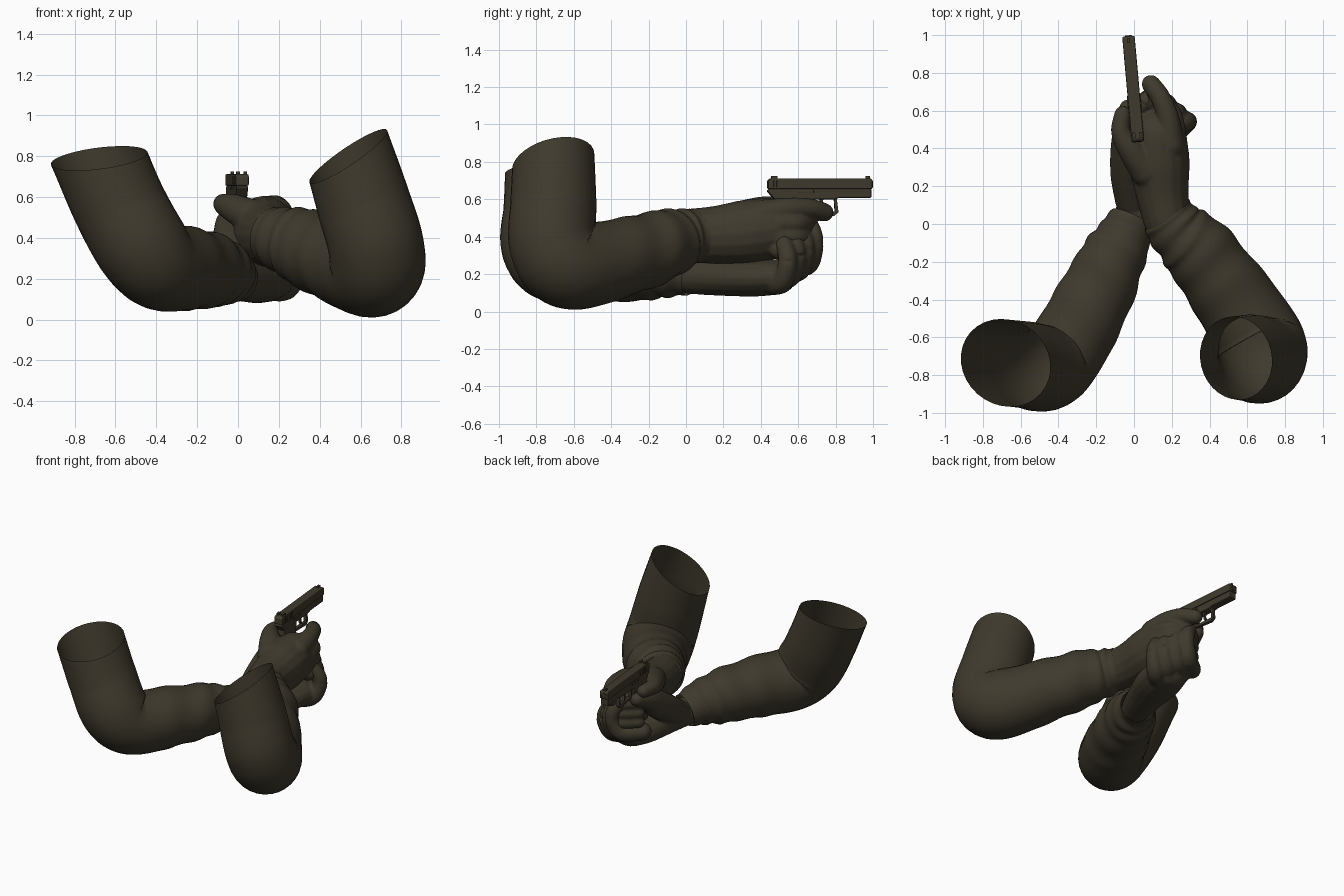
import bpy, bmesh, math
from mathutils import Vector, Matrix

cube = bpy.data.objects.get("Cube")
if cube:
    bpy.data.objects.remove(cube, do_unlink=True)

olive = bpy.data.materials.new("dark_olive")
olive.use_nodes = True
colour = (0.05, 0.042, 0.026, 1)
olive.diffuse_color = colour
olive.node_tree.nodes["Principled BSDF"].inputs["Base Color"].default_value = colour


def finish(name, bm, smooth=True):
    bmesh.ops.recalc_face_normals(bm, faces=bm.faces)
    mesh = bpy.data.meshes.new(name)
    bm.to_mesh(mesh)
    bm.free()
    mesh.materials.append(olive)
    for p in mesh.polygons:
        p.use_smooth = smooth
    ob = bpy.data.objects.new(name, mesh)
    bpy.context.collection.objects.link(ob)
    return ob


def spline(pts, steps):
    """Catmull-Rom samples through points that carry position and radii."""
    p = [Vector(q) for q in pts]
    p = [p[0] * 2 - p[1]] + p + [p[-1] * 2 - p[-2]]
    out = []
    for a, b, c, d in zip(p, p[1:], p[2:], p[3:]):
        for i in range(steps):
            t = i / steps
            out.append((b * 2 + (c - a) * t + (a * 2 - b * 5 + c * 4 - d) * t * t
                        + (b * 3 - a - c * 3 + d) * t ** 3) * 0.5)
    return out + [p[-2]]


def sweep(bm, pts, steps=6, sides=16, capped=True, ripple=None, tilt=None):
    """Tube of elliptical rings; each point is x, y, z, half width, half height."""
    samples = spline(pts, steps)
    pos = [Vector(s[:3]) for s in samples]
    n = len(pos)
    rings, normal = [], Vector((1, 0, 0))

    def ring(centre, u, v, rx, rz, k, tangent):
        verts = []
        for j in range(sides):
            a = math.tau * j / sides
            f = 1 + (ripple(k, a) if ripple else 0)
            off = (u * math.cos(a) * rx + v * math.sin(a) * rz) * f
            if tilt:
                fade = max(0, 1 - 3 * k)
                off -= tangent * off.dot(Vector(tilt)) * fade
            verts.append(bm.verts.new(centre + off))
        rings.append(verts)

    for i, s in enumerate(samples):
        t = (pos[min(i + 1, n - 1)] - pos[max(i - 1, 0)]).normalized()
        normal = (normal - t * normal.dot(t)).normalized()
        v = normal.cross(t)
        if v.z < 0 and not tilt:
            v = -v
        ends = [90 * q / 4 for q in (3.8, 3, 2, 1)]
        dome = min(s[3], s[4])
        if capped and i == 0:
            for e in map(math.radians, ends):
                ring(pos[i] - t * dome * math.sin(e), normal, v,
                     s[3] * math.cos(e), s[4] * math.cos(e), 0, t)
        ring(pos[i], normal, v, s[3], s[4], i / (n - 1), t)
        if capped and i == n - 1:
            for e in map(math.radians, reversed(ends)):
                ring(pos[i] + t * dome * math.sin(e), normal, v,
                     s[3] * math.cos(e), s[4] * math.cos(e), 1, t)
    for a, b in zip(rings, rings[1:]):
        for j in range(sides):
            k = (j + 1) % sides
            bm.faces.new((a[j], a[k], b[k], b[j]))
    if capped:
        bm.faces.new(rings[0])
        bm.faces.new(rings[-1])


def folds(k, a):
    """Cloth wrinkles that grow from the elbow to the cuff."""
    amount = max(0, min(1, (k - 0.45) * 4)) * 0.028
    return amount * (math.sin(58 * k + 1.6 * math.sin(a + 5 * k))
                     + 0.6 * math.sin(37 * k + 2.2 * math.cos(a + 1)))


def sleeve(name, pts, tilt):
    bm = bmesh.new()
    sweep(bm, [p + (p[3],) for p in pts], 14, 32, False, folds, tilt)
    finish(name, bm)


# Sleeves: open upper end, elbow, wrinkled forearm, cuff
sleeve("left_sleeve", [
    (.54, -.71, .80, .22), (.61, -.71, .58, .23), (.675, -.71, .36, .235),
    (.66, -.61, .245, .235), (.49, -.34, .29, .21), (.33, -.13, .355, .19),
    (.23, -.03, .39, .16), (.175, .05, .405, .142)], (.3, .2, 0))
sleeve("right_sleeve", [
    (-.68, -.735, .79, .23), (-.58, -.745, .56, .23), (-.47, -.76, .36, .23),
    (-.38, -.69, .26, .215), (-.25, -.47, .25, .205), (-.13, -.22, .24, .18),
    (-.06, -.08, .225, .15), (-.01, .03, .20, .115)], (-.3, .28, 0))


def hand(name, parts):
    bm = bmesh.new()
    for pts in parts:
        sweep(bm, [p if len(p) == 5 else p + (p[3],) for p in pts])
    ob = finish(name, bm)
    remesh = ob.modifiers.new("blend", "REMESH")
    remesh.mode = "VOXEL"
    remesh.voxel_size = 0.01
    remesh.use_smooth_shade = True
    relax = ob.modifiers.new("relax", "SMOOTH")
    relax.factor = 0.5
    relax.iterations = 3


# Gun hand: palm, trigger finger, thumb, and curled fingers round the grip
grip_fingers = [[(.22, .50, z, .055), (.19, .60, z, .05), (.08, .65, z, .047),
                 (-.02, .58, z, .044)] for z in (.47, .40, .33)]
hand("left_hand", [
    [(.175, .02, .405, .125, .145), (.15, .16, .41, .14, .155),
     (.135, .32, .425, .16, .172), (.13, .46, .445, .15, .165)],
    [(.19, .42, .52, .08), (.18, .56, .55, .06), (.14, .67, .55, .053),
     (.09, .74, .53, .05)],
    [(.07, .28, .50, .09), (-.02, .40, .545, .07), (-.07, .49, .565, .052),
     (-.06, .58, .565, .045)],
    *grip_fingers])

# Support hand: palm underneath, heel on the side, thumb, four wrapped fingers
wrapped = []
for i in range(4):
    x, y, z = .28 - .055 * i, .525 + .047 * i, .033 * i
    wrapped.append([(x - .15, y - .11, .155 + z, .062), (x - .045, y - .02, .155 + z, .06),
                    (x, y + .015, .235 + z, .053), (x - .005, y + .015, .31 + z, .05),
                    (x - .05, y - .01, .38 + z, .045)])
hand("right_hand", [
    [(-.01, .01, .19, .1, .095), (.045, .17, .185, .125, .1),
     (.1, .36, .18, .155, .1), (.13, .49, .185, .15, .095)],
    [(-.01, .12, .22, .09), (-.03, .26, .31, .095), (-.03, .40, .40, .095),
     (-.04, .50, .47, .072), (-.03, .61, .51, .05)],
    *wrapped])

# Pistol, built along +y and then turned slightly
place = Matrix.Translation((-.005, .72, 0)) @ Matrix.Rotation(.09, 4, "Z")


def profile(name, outline, width, bevel=0.006):
    """Side outline of (y, z) points extruded across x."""
    bm = bmesh.new()
    face = bm.faces.new([bm.verts.new((-width / 2, y, z)) for y, z in outline])
    ext = bmesh.ops.extrude_face_region(bm, geom=[face])
    bmesh.ops.translate(bm, vec=(width, 0, 0),
                        verts=[g for g in ext["geom"] if isinstance(g, bmesh.types.BMVert)])
    ob = finish(name, bm, False)
    ob.matrix_world = place
    if bevel:
        mod = ob.modifiers.new("bevel", "BEVEL")
        mod.width = bevel
        mod.segments = 2
    return ob


def block(name, y0, y1, z0, z1, width, bevel=0):
    return profile(name, [(y0, z0), (y1, z0), (y1, z1), (y0, z1)], width, bevel)


profile("pistol_slide", [(-.285, .655), (.275, .655), (.275, .705), (.265, .712),
                         (-.27, .712), (-.285, .70)], .066, .01)
profile("pistol_frame", [(-.29, .645), (-.25, .60), (.07, .60), (.1, .608),
                         (.27, .608), (.27, .656), (-.275, .656)], .058)
profile("pistol_grip", [(-.25, .61), (-.08, .61), (-.12, .31), (-.27, .30)], .06, .012)
profile("trigger", [(-.01, .61), (.015, .61), (.01, .57), (.025, .54), (.005, .545)], .016, 0)
profile("trigger_guard", [(-.08, .61), (-.08, .52), (.07, .51), (.095, .53), (.085, .61),
                          (.07, .61), (.075, .535), (-.065, .535), (-.065, .61)], .022, 0)
block("front_sight", .24, .265, .71, .724, .014)
for side in (-1, 1):
    ob = block("rear_sight", -.265, -.235, .71, .724, .016)
    ob.matrix_world = place @ Matrix.Translation((side * .018, 0, 0))
    for k in range(7):
        ob = block("slide_serration", -.255 + k * .016, -.247 + k * .016, .665, .70, .004)
        ob.matrix_world = place @ Matrix.Translation((side * .034, 0, 0))
    ob = block("slide_lever", -.13, -.04, .636, .65, .01, .002)
    ob.matrix_world = place @ Matrix.Translation((side * .032, 0, 0))

# Muzzle ring at the front of the slide
bm = bmesh.new()
sweep(bm, [(0, .255, .682, .018, .018), (0, .28, .682, .018, .018)], 1, 16, False)
finish("muzzle", bm).matrix_world = place
